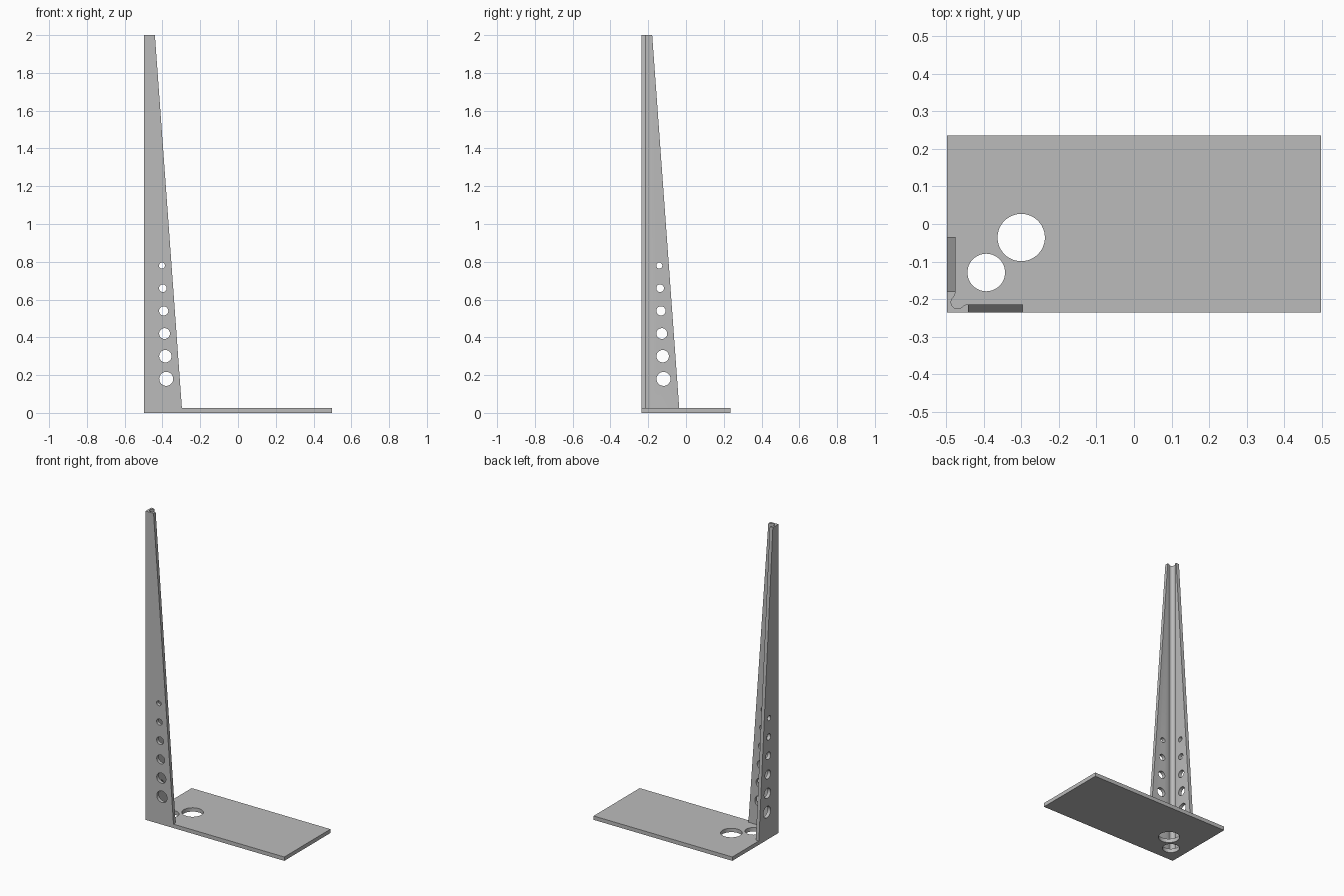
import bpy, bmesh, math
from mathutils import Vector, Matrix

if "Cube" in bpy.data.objects:
    bpy.data.objects.remove(bpy.data.objects["Cube"])

HX, HY, PLATE = 0.497, 0.236, 0.025   # half sizes and thickness of the base
WALL, TOP = 0.022, 2.0                # post wall thickness and height
FOOT, TIP = 0.2, 0.057                # flange width at foot and at tip
CORNER = Vector((-HX, -HY, 0))

grey = bpy.data.materials.new("plain grey")
grey.use_nodes = True
COLOUR = (0.5, 0.5, 0.5, 1)
grey.diffuse_color = COLOUR
grey.node_tree.nodes["Principled BSDF"].inputs["Base Color"].default_value = COLOUR


def make_object(name, bm):
    bmesh.ops.recalc_face_normals(bm, faces=bm.faces)
    mesh = bpy.data.meshes.new(name)
    bm.to_mesh(mesh)
    bm.free()
    mesh.materials.append(grey)
    obj = bpy.data.objects.new(name, mesh)
    bpy.context.collection.objects.link(obj)
    return obj


def extrude_profile(bm, points, z0, z1):
    face = bm.faces.new([bm.verts.new((x, y, z0)) for x, y in points])
    new = bmesh.ops.extrude_face_region(bm, geom=[face])["geom"]
    verts = [v for v in new if isinstance(v, bmesh.types.BMVert)]
    bmesh.ops.translate(bm, verts=verts, vec=(0, 0, z1 - z0))


def add_drill(bm, centre, radius, axis):
    turn = Vector((0, 0, 1)).rotation_difference(Vector(axis)).to_matrix().to_4x4()
    bmesh.ops.create_cone(bm, cap_ends=True, segments=48, radius1=radius,
                          radius2=radius, depth=0.08,
                          matrix=Matrix.Translation(centre) @ turn)


def drill_holes(obj, bm):
    cutter = make_object("hole_cutter", bm)
    cutter.hide_render = True
    mod = obj.modifiers.new("holes", 'BOOLEAN')
    mod.operation, mod.solver, mod.object = 'DIFFERENCE', 'EXACT', cutter
    bpy.ops.object.select_all(action='DESELECT')
    bpy.context.view_layer.objects.active = obj
    obj.select_set(True)
    bpy.ops.object.modifier_apply(modifier=mod.name)
    bpy.data.objects.remove(cutter)
    bpy.ops.object.shade_smooth_by_angle(angle=math.radians(30))


# Base plate with two round holes
bm = bmesh.new()
extrude_profile(bm, [(-HX, -HY), (HX, -HY), (HX, HY), (-HX, HY)], 0, PLATE)
base = make_object("base_plate", bm)
drills = bmesh.new()
add_drill(drills, (-0.3, -0.036, 0), 0.063, (0, 0, 1))
add_drill(drills, (-0.393, -0.129, 0), 0.05, (0, 0, 1))
drill_holes(base, drills)

# Angle section, with a rounded relief groove in the inner corner
centre, radius = 0.028, 0.0175
lip = [(FOOT, 0), (FOOT, WALL), (0.052, WALL), (0.047, 0.0205)]
arc = []
for i in range(15):
    a = math.radians(-35 - 20 / 14 * 10 * i)
    arc.append((centre + radius * math.cos(a), centre + radius * math.sin(a)))
section = [(0, 0)] + lip + arc + [(y, x) for x, y in reversed(lip)]

# Tapered corner post
bm = bmesh.new()
extrude_profile(bm, [(CORNER.x + x, CORNER.y + y) for x, y in section], PLATE, TOP)
for axis in (Vector((1, 0, 0)), Vector((0, 1, 0))):
    normal = axis * (TOP - PLATE) + Vector((0, 0, FOOT - TIP))
    cut = bmesh.ops.bisect_plane(
        bm, geom=bm.verts[:] + bm.edges[:] + bm.faces[:], dist=1e-6,
        plane_co=CORNER + axis * FOOT + Vector((0, 0, PLATE)),
        plane_no=normal, clear_outer=True)["geom_cut"]
    edges = [e for e in cut if isinstance(e, bmesh.types.BMEdge)]
    bmesh.ops.holes_fill(bm, edges=edges)
post = make_object("corner_post", bm)

# Row of shrinking holes up both flanges
drills = bmesh.new()
for i in range(6):
    z, offset, size = 0.18 + 0.12 * i, 0.117 - 0.0045 * i, 0.037 - 0.0042 * i
    add_drill(drills, CORNER + Vector((offset, 0, z)), size, (0, 1, 0))
    add_drill(drills, CORNER + Vector((0, offset, z)), size, (1, 0, 0))
drill_holes(post, drills)
